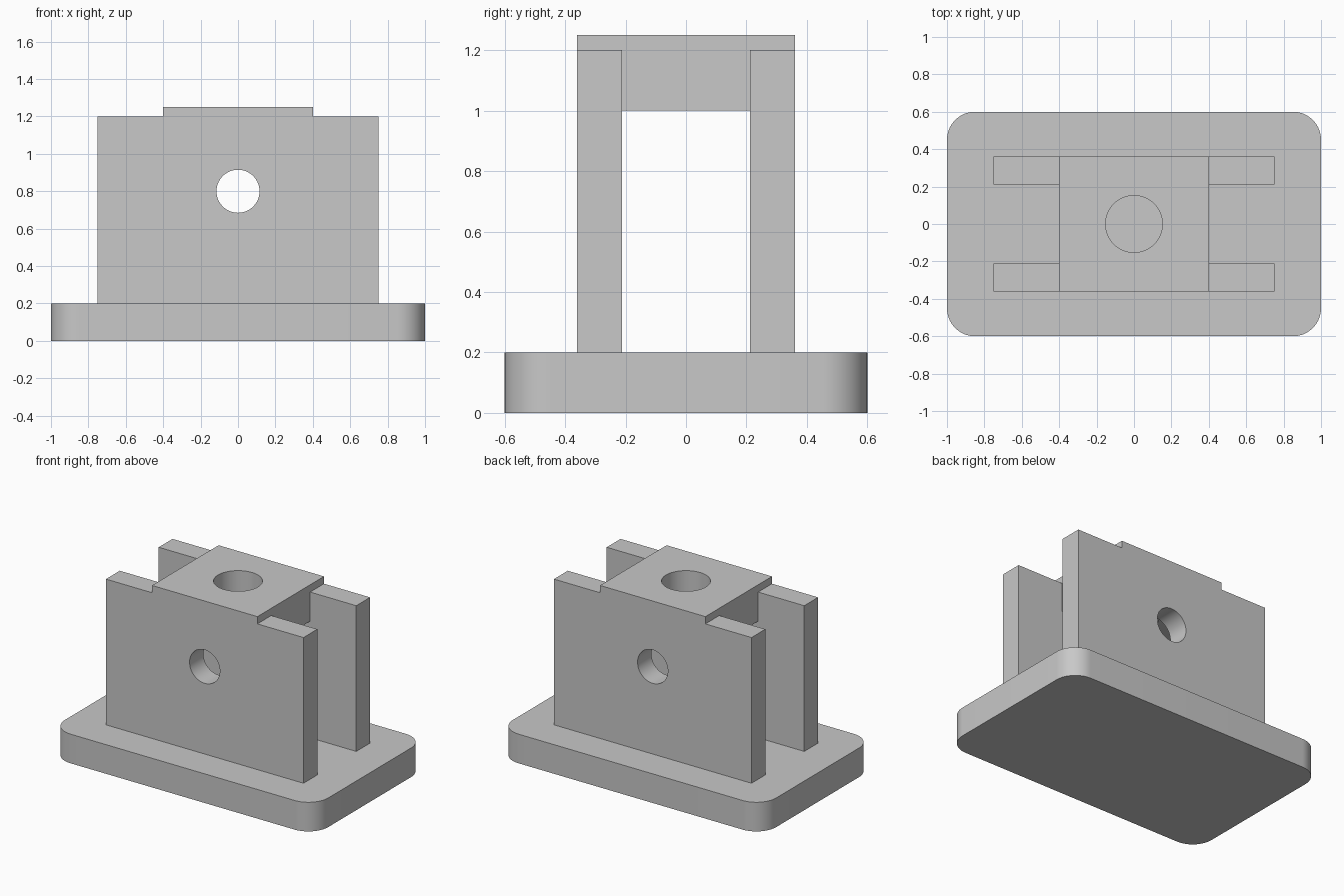
import bpy
import bmesh
from math import cos, sin, pi, radians
from mathutils import Matrix

cube = bpy.data.objects.get("Cube")
if cube:
    bpy.data.objects.remove(cube, do_unlink=True)

grey = bpy.data.materials.new("plain grey")
grey.use_nodes = True
grey.diffuse_color = (0.58, 0.58, 0.58, 1)
grey.node_tree.nodes["Principled BSDF"].inputs["Base Color"].default_value = grey.diffuse_color


def arc(cx, cy, radius, start, end, steps):
    """Points along an arc, angles in degrees."""
    angles = [radians(start + (end - start) * i / steps) for i in range(steps + 1)]
    return [(cx + radius * cos(a), cy + radius * sin(a)) for a in angles]


def circle(cx, cy, radius):
    return arc(cx, cy, radius, 0, 360, 64)[:-1]


def rectangle(hx, hy):
    return [(-hx, -hy), (hx, -hy), (hx, hy), (-hx, hy)]


def rounded_rectangle(hx, hy, radius):
    points = []
    for i, (sx, sy) in enumerate([(1, 1), (-1, 1), (-1, -1), (1, -1)]):
        points += arc(sx * (hx - radius), sy * (hy - radius), radius, 90 * i, 90 * i + 90, 16)
    return points


def extruded(name, loops, thickness, transform):
    """Solid from an outline loop and optional hole loops, centred on its thickness."""
    curve = bpy.data.curves.new(name + " profile", "CURVE")
    curve.dimensions = "2D"
    curve.fill_mode = "BOTH"
    curve.extrude = thickness / 2
    for loop in loops:
        spline = curve.splines.new("POLY")
        spline.points.add(len(loop) - 1)
        for point, (x, y) in zip(spline.points, loop):
            point.co = (x, y, 0, 1)
        spline.use_cyclic_u = True
    helper = bpy.data.objects.new(name + " helper", curve)
    bpy.context.collection.objects.link(helper)
    bpy.context.view_layer.update()
    mesh = bpy.data.meshes.new_from_object(
        helper.evaluated_get(bpy.context.evaluated_depsgraph_get()))
    bpy.data.objects.remove(helper, do_unlink=True)
    bpy.data.curves.remove(curve)

    bm = bmesh.new()
    bm.from_mesh(mesh)
    bmesh.ops.remove_doubles(bm, verts=bm.verts, dist=0.0001)
    bmesh.ops.dissolve_limit(bm, angle_limit=0.01, verts=bm.verts, edges=bm.edges)
    bmesh.ops.transform(bm, matrix=transform, verts=bm.verts)
    bmesh.ops.recalc_face_normals(bm, faces=bm.faces)
    bm.to_mesh(mesh)
    bm.free()

    mesh.name = name
    mesh.materials.clear()
    mesh.materials.append(grey)
    obj = bpy.data.objects.new(name, mesh)
    bpy.context.collection.objects.link(obj)
    bpy.ops.object.select_all(action="DESELECT")
    obj.select_set(True)
    bpy.context.view_layer.objects.active = obj
    bpy.ops.object.shade_smooth_by_angle(angle=radians(30))
    return obj


# Base slab with rounded corners
extruded("base", [rounded_rectangle(1, 0.6, 0.15)], 0.2, Matrix.Translation((0, 0, 0.1)))

# Two upright plates with a raised centre and a cross hole
half_outline = [(0.75, 0.2), (0.75, 1.2), (0.4, 1.2), (0.4, 1.25)]
outline = half_outline + [(-x, z) for x, z in reversed(half_outline)]
upright = Matrix.Rotation(pi / 2, 4, "X")
for name, side in (("front_plate", -1), ("back_plate", 1)):
    extruded(name, [outline, circle(0, 0.8, 0.115)], 0.15,
             Matrix.Translation((0, side * 0.286, 0)) @ upright)

# Bridge block between the plates, with a vertical hole
extruded("bridge", [rectangle(0.4, 0.211), circle(0, 0, 0.152)], 0.25,
         Matrix.Translation((0, 0, 1.125)))
